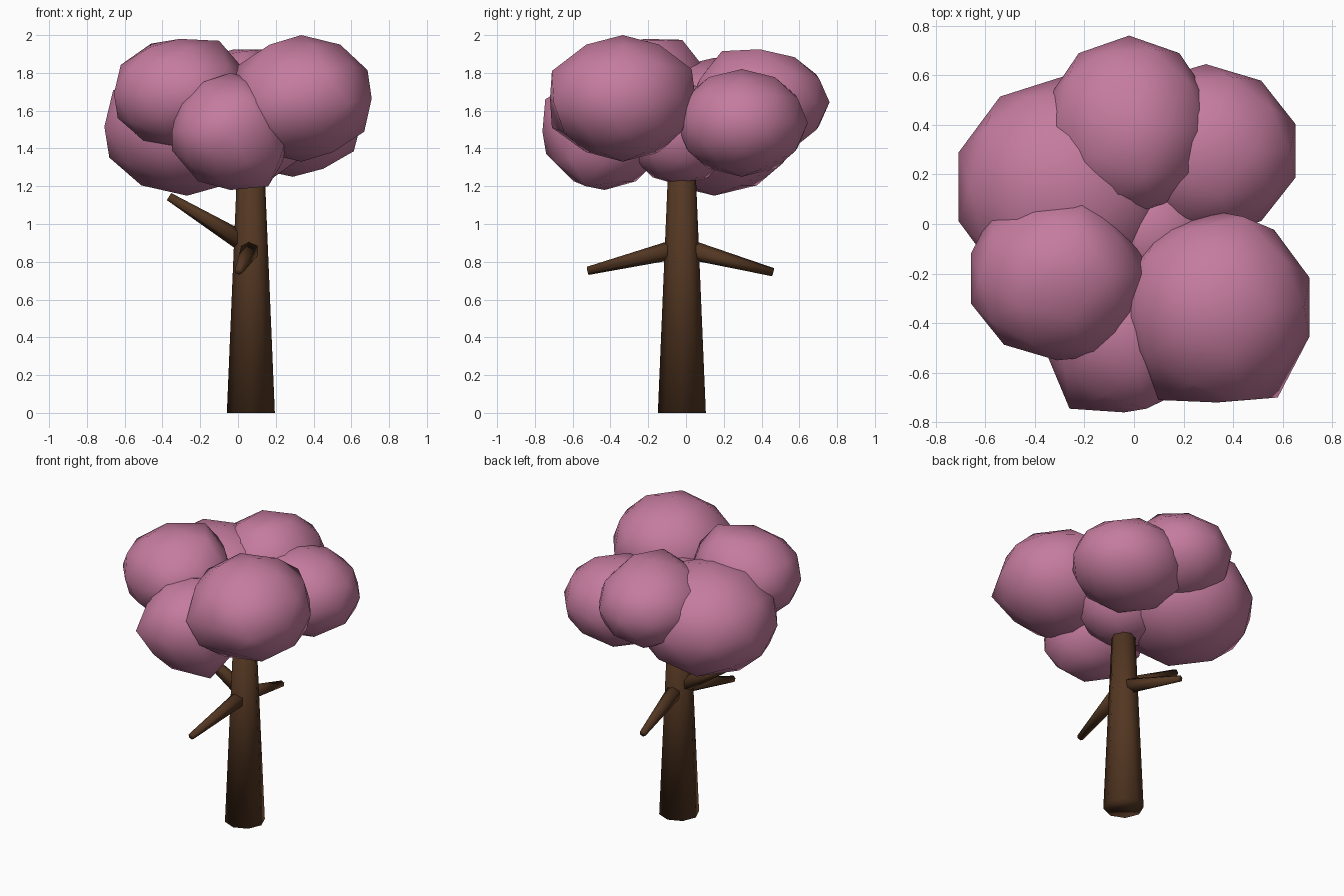
import bpy
import bmesh
from mathutils import Vector

if "Cube" in bpy.data.objects:
    bpy.data.objects.remove(bpy.data.objects["Cube"])


def material(name, color):
    m = bpy.data.materials.new(name)
    m.use_nodes = True
    m.diffuse_color = (*color, 1)
    bsdf = m.node_tree.nodes["Principled BSDF"]
    bsdf.inputs["Base Color"].default_value = (*color, 1)
    bsdf.inputs["Roughness"].default_value = 0.9
    return m


PINK = material("blossom pink", (0.56, 0.20, 0.345))
BROWN = material("bark brown", (0.088, 0.038, 0.016))


def finish(name, bm, mat):
    for f in bm.faces:
        f.smooth = True
    mesh = bpy.data.meshes.new(name)
    bm.to_mesh(mesh)
    bm.free()
    mesh.materials.append(mat)
    ob = bpy.data.objects.new(name, mesh)
    bpy.context.collection.objects.link(ob)
    return ob


def clump(name, center, radii, pulls=()):
    """Faceted ball of blossom; each pull drags the nearest corner to a point."""
    bm = bmesh.new()
    bmesh.ops.create_icosphere(bm, subdivisions=2, radius=1)
    bmesh.ops.scale(bm, vec=radii, verts=bm.verts)
    bmesh.ops.translate(bm, vec=center, verts=bm.verts)
    for p in pulls:
        p = Vector(p)
        min(bm.verts, key=lambda v: (v.co - p).length).co = p
    return finish(name, bm, PINK)


def limb(name, start, end, r1, r2, sides):
    """Tapered round limb between two points."""
    start, end = Vector(start), Vector(end)
    axis = end - start
    bm = bmesh.new()
    bmesh.ops.create_cone(bm, cap_ends=True, segments=sides, radius1=r1,
                          radius2=r2, depth=axis.length)
    bmesh.ops.rotate(bm, verts=bm.verts,
                     matrix=axis.to_track_quat("Z", "Y").to_matrix())
    bmesh.ops.translate(bm, vec=(start + end) / 2, verts=bm.verts)
    return finish(name, bm, BROWN)


# Trunk and its three bare branches
limb("trunk", (0.068, -0.022, 0), (0.068, -0.022, 1.45), 0.127, 0.066, 8)
limb("branch_right", (0.06, -0.02, 0.885), (-0.365, -0.03, 1.145), 0.055, 0.022, 6)
limb("branch_front", (0.07, -0.02, 0.875), (0.005, -0.52, 0.752), 0.055, 0.022, 6)
limb("branch_back", (0.07, -0.02, 0.875), (0.01, 0.46, 0.745), 0.055, 0.022, 6)

# Crown of overlapping blossom clumps
clump("crown_front_left", (0.335, -0.335, 1.665), (0.392, 0.385, 0.335),
      [(0.58, -0.70, 1.64), (0.10, -0.71, 1.65), (0.45, -0.71, 1.81),
       (0.44, 0.03, 1.82), (0.20, -0.71, 1.51)])
clump("crown_front_right", (-0.31, -0.22, 1.69), (0.365, 0.33, 0.29),
      [(-0.10, -0.20, 1.97), (-0.24, -0.02, 1.975), (-0.46, -0.12, 1.955),
       (-0.20, 0.11, 1.81), (0.03, -0.20, 1.82), (-0.57, 0.05, 1.69),
       (-0.11, -0.53, 1.69)])
clump("crown_front_low", (-0.04, -0.43, 1.49), (0.325, 0.33, 0.31),
      [(-0.26, -0.745, 1.5), (-0.13, -0.74, 1.37), (0.05, -0.745, 1.66),
       (-0.35, -0.43, 1.39), (0.22, -0.61, 1.34), (0.16, -0.53, 1.20)])
clump("crown_back_right", (-0.27, 0.15, 1.515), (0.46, 0.45, 0.365))
clump("crown_back", (-0.02, 0.39, 1.645), (0.345, 0.37, 0.28),
      [(0.13, 0.39, 1.925), (0.04, 0.19, 1.915), (0.30, 0.37, 1.75)])
clump("crown_back_left", (0.29, 0.295, 1.535), (0.38, 0.35, 0.285))
clump("crown_middle", (0.06, -0.03, 1.48), (0.30, 0.29, 0.275))
